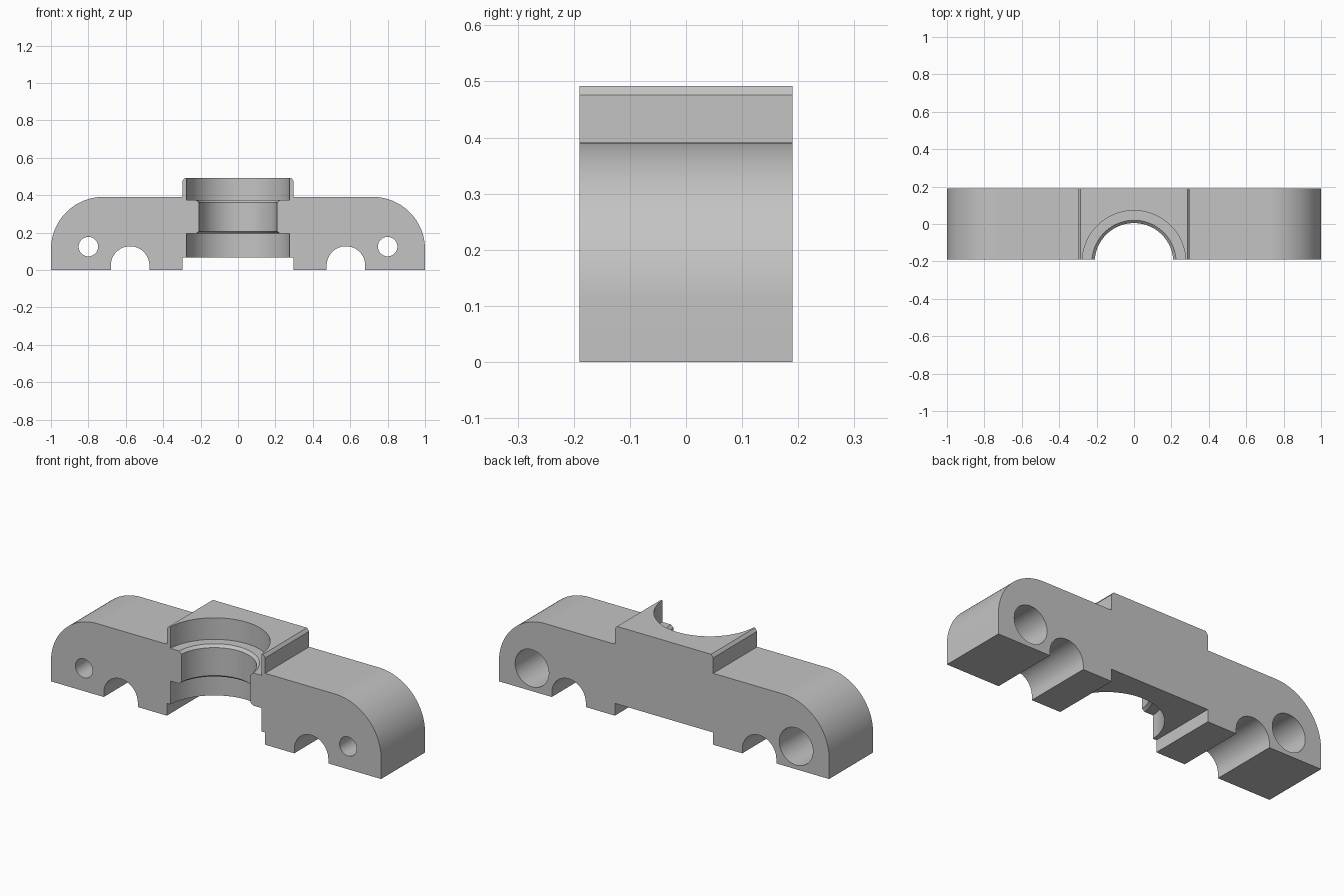
import bpy, bmesh
from math import sin, cos, pi, radians
from mathutils import Matrix, Vector

DEPTH = 0.38
FRONT = -DEPTH / 2

if "Cube" in bpy.data.objects:
    bpy.data.objects.remove(bpy.data.objects["Cube"], do_unlink=True)

grey = bpy.data.materials.new("light grey")
grey.use_nodes = True
grey.diffuse_color = (0.55, 0.55, 0.55, 1)
grey.node_tree.nodes["Principled BSDF"].inputs["Base Color"].default_value = (0.55, 0.55, 0.55, 1)


def arc(cx, cz, r, start, end, steps):
    """Points along an arc, angles in degrees."""
    angles = [radians(start + (end - start) * i / steps) for i in range(steps + 1)]
    return [(cx + r * cos(a), cz + r * sin(a)) for a in angles]


def finish(bm, name):
    bmesh.ops.recalc_face_normals(bm, faces=bm.faces)
    mesh = bpy.data.meshes.new(name)
    bm.to_mesh(mesh)
    bm.free()
    mesh.materials.append(grey)
    obj = bpy.data.objects.new(name, mesh)
    bpy.context.collection.objects.link(obj)
    return obj


def lathe(name, profile, matrix, sides):
    """Closed solid of revolution from (radius, height) pairs."""
    bm = bmesh.new()
    rings = [[bm.verts.new((r * cos(2 * pi * i / sides), r * sin(2 * pi * i / sides), h))
              for i in range(sides)] for r, h in profile]
    for low, high in zip(rings, rings[1:]):
        for i in range(sides):
            j = (i + 1) % sides
            bm.faces.new((low[i], low[j], high[j], high[i]))
    bm.faces.new(rings[0])
    bm.faces.new(rings[-1])
    bm.transform(matrix)
    return finish(bm, name)


# Body: half outline with foot relief, rod arch, rounded shoulder and raised collar
half = [(0.298, 0.067), (0.298, 0), (0.474, 0)]
half += arc(0.577, 0.024, 0.103, 180, 0, 32)
half += [(0.68, 0), (1, 0)]
half += arc(0.72, 0.111, 0.28, 0, 90, 32)
half += [(0.298, 0.391), (0.298, 0.476), (0.285, 0.492)]
outline = half + [(-x, z) for x, z in reversed(half)]

bm = bmesh.new()
face = bm.faces.new([bm.verts.new((x, FRONT, z)) for x, z in outline])
extruded = bmesh.ops.extrude_face_region(bm, geom=[face])["geom"]
bmesh.ops.translate(bm, vec=Vector((0, DEPTH, 0)),
                    verts=[v for v in extruded if isinstance(v, bmesh.types.BMVert)])
body = finish(bm, "mount_body")

# Stepped vertical bore, open to the front, with a chamfered inner rib
wide, lip, rib = 0.277, 0.225, 0.21
cutters = [lathe("bore_cutter",
                 [(wide, -0.1), (wide, 0.195), (lip, 0.195), (rib, 0.207),
                  (rib, 0.36), (lip, 0.374), (wide, 0.374), (wide, 0.6)],
                 Matrix.Translation((0, -0.205, 0)), 96)]

# Screw holes, counterbored from the back
turn = Matrix.Rotation(-pi / 2, 4, "X")
for side, label in ((1, "left"), (-1, "right")):
    cutters.append(lathe(label + "_screw_cutter",
                         [(0.052, -0.3), (0.052, -0.04), (0.102, -0.04), (0.102, 0.3)],
                         Matrix.Translation((side * 0.8, 0, 0.125)) @ turn, 48))

bpy.context.view_layer.objects.active = body
for cutter in cutters:
    cutter.hide_render = True
    mod = body.modifiers.new(cutter.name, "BOOLEAN")
    mod.operation = "DIFFERENCE"
    mod.solver = "EXACT"
    mod.object = cutter
    bpy.ops.object.modifier_apply(modifier=mod.name)
for cutter in cutters:
    bpy.data.objects.remove(cutter, do_unlink=True)

# Smooth curves, crisp machined edges
for obj in bpy.context.selected_objects:
    obj.select_set(False)
body.select_set(True)
bpy.ops.object.shade_smooth_by_angle(angle=radians(25))
